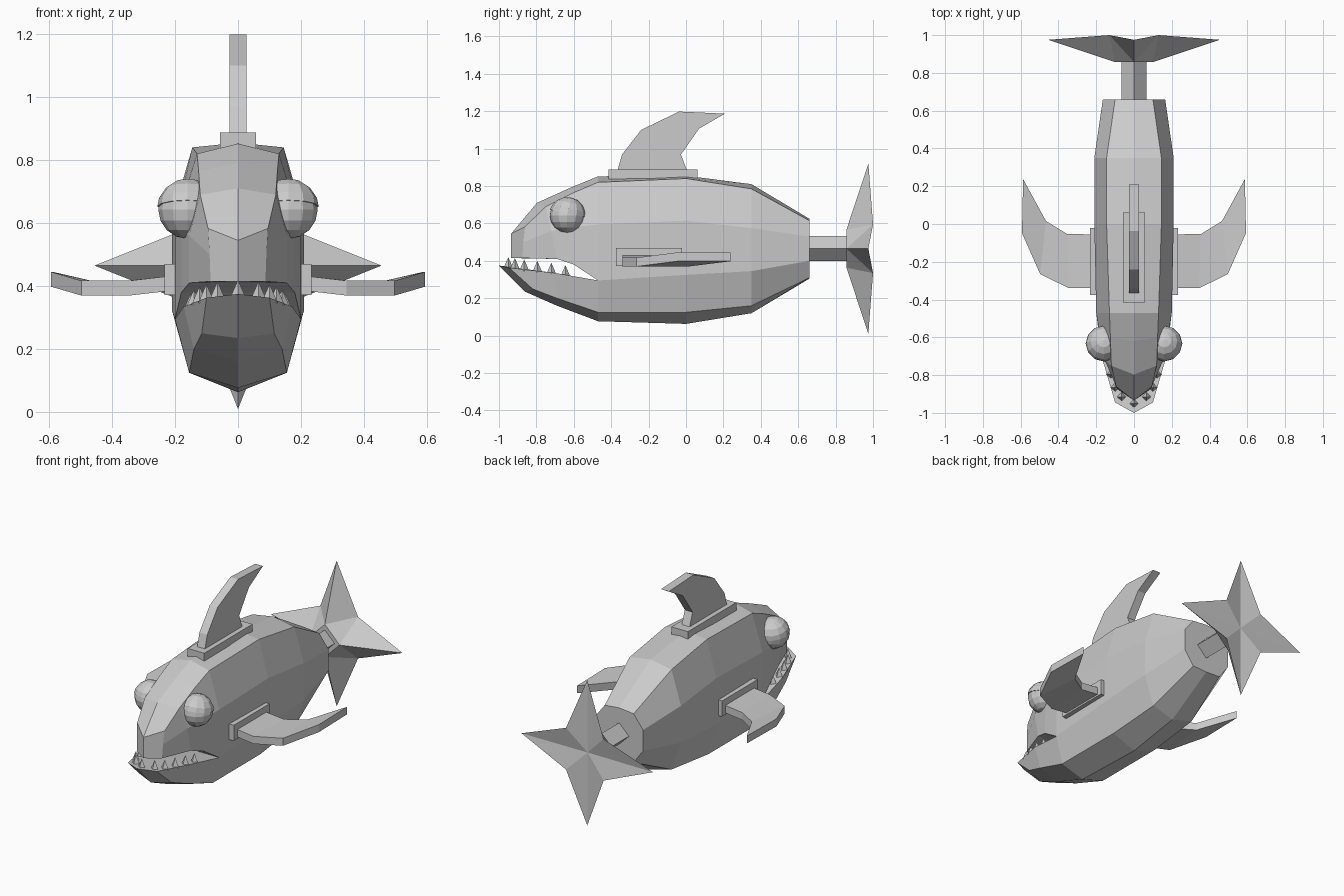
import bpy, bmesh, math
from mathutils import Matrix, Vector

if "Cube" in bpy.data.objects:
    bpy.data.objects.remove(bpy.data.objects["Cube"], do_unlink=True)

grey = bpy.data.materials.new("plain_grey")
grey.use_nodes = True
grey.diffuse_color = (0.6, 0.6, 0.6, 1)
grey.node_tree.nodes["Principled BSDF"].inputs["Base Color"].default_value = (0.6, 0.6, 0.6, 1)


def finish(name, bm, mirrored=False):
    """Turn a bmesh into a flat shaded object, optionally joined to its mirror half."""
    if mirrored:
        copy = bmesh.ops.duplicate(bm, geom=bm.verts[:] + bm.edges[:] + bm.faces[:])
        for v in copy["geom"]:
            if isinstance(v, bmesh.types.BMVert):
                v.co.x = -v.co.x
    bmesh.ops.remove_doubles(bm, verts=bm.verts[:], dist=0.0005)
    bmesh.ops.recalc_face_normals(bm, faces=bm.faces[:])
    mesh = bpy.data.meshes.new(name)
    bm.to_mesh(mesh)
    bm.free()
    mesh.materials.append(grey)
    obj = bpy.data.objects.new(name, mesh)
    bpy.context.collection.objects.link(obj)
    return obj


def loft(bm, rows, cap_start=False, cap_end=False, closed=False):
    rings = [[bm.verts.new(p) for p in row] for row in rows]
    n = len(rings[0])
    for a, b in zip(rings, rings[1:]):
        for i in range(n if closed else n - 1):
            j = (i + 1) % n
            bm.faces.new((a[i], a[j], b[j], b[i]))
    if cap_start:
        bm.faces.new(rings[0])
    if cap_end:
        bm.faces.new(rings[-1])


def box(name, lo, hi):
    bm = bmesh.new()
    lo, hi = Vector(lo), Vector(hi)
    bmesh.ops.create_cube(bm, size=1, matrix=Matrix.Translation((lo + hi) / 2)
                          @ Matrix.Diagonal((*(hi - lo), 1)))
    return finish(name, bm)


# Body half: each station runs from back ridge to belly keel as (x, z)
stations = [
    (0.66, [(0, .625), (.10, .615), (.165, .53), (.165, .40), (.10, .31), (0, .305)]),
    (0.35, [(0, .81), (.145, .785), (.21, .575), (.21, .345), (.145, .16), (0, .12)]),
    (0.00, [(0, .855), (.145, .84), (.21, .615), (.21, .325), (.155, .125), (0, .063)]),
    (-0.47, [(0, .852), (.13, .82), (.2, .595), (.2, .295), (.155, .125), (0, .077)]),
]
body_rows = [[(x, y, z) for x, z in pts] for y, pts in stations]
neck, mouth_back = body_rows[-1], (0, -.47, .295)
# Upper head: ridge, brow, cheek, lip, roof of the mouth
head_rows = [
    neck[:4] + [mouth_back],
    [(0, -.62, .79), (.125, -.6, .765), (.18, -.6, .58), (.18, -.6, .38), (0, -.6, .38)],
    [(0, -.797, .71), (.12, -.75, .69), (.155, -.72, .56), (.155, -.69, .41), (0, -.69, .41)],
    [(0, -.935, .545), (.095, -.86, .583), (.09, -.87, .5), (.087, -.875, .415), (0, -.935, .415)],
]
# Lower jaw: mouth floor, rim, bottom corner, keel
jaw_rows = [
    [mouth_back] + neck[3:],
    [(0, -.70, .335), (.172, -.70, .335), (.14, -.69, .2), (0, -.69, .16)],
    [(0, -1.0, .375), (.1, -.945, .363), (.115, -.82, .25), (0, -.86, .235)],
]
bm = bmesh.new()
loft(bm, body_rows, cap_start=True)
loft(bm, head_rows, cap_end=True)
loft(bm, jaw_rows, cap_end=True)
finish("body", bm, mirrored=True)

# Lower teeth
bm = bmesh.new()
teeth = [(0, -.95, .365), (.065, -.915, .36), (.1, -.865, .352), (.122, -.795, .345),
         (.14, -.72, .335), (.15, -.645, .322)]
for x, y, z in teeth:
    for s in ((1, -1) if x else (1,)):
        bmesh.ops.create_cone(bm, cap_ends=True, segments=4, radius1=.026, radius2=0, depth=.06,
                              matrix=Matrix.Translation((s * x, y, z + .025)))
finish("teeth", bm)

# Eyes with slightly larger upper lids
for side, s in (("left", 1), ("right", -1)):
    place = Matrix.Translation((s * .16, -.635, .643))
    bm = bmesh.new()
    bmesh.ops.create_uvsphere(bm, u_segments=12, v_segments=8, radius=.093, matrix=place)
    finish(side + "_eye", bm)
    bm = bmesh.new()
    bmesh.ops.create_uvsphere(bm, u_segments=12, v_segments=8, radius=.098)
    bmesh.ops.bisect_plane(bm, geom=bm.verts[:] + bm.edges[:] + bm.faces[:], dist=.0001,
                           plane_co=(0, 0, .01), plane_no=(0, 0, 1), clear_inner=True)
    bmesh.ops.holes_fill(bm, edges=[e for e in bm.edges if e.is_boundary], sides=0)
    bm.transform(place @ Matrix.Rotation(math.radians(-12), 4, "X"))
    finish(side + "_eyelid", bm)

# Side fins and their mounting plates: (x front, y front, x back, y back, z underside)
fin_sections = [(.215, -.34, .215, -.055, .385), (.345, -.34, .354, -.053, .37),
                (.497, -.265, .466, .016, .37), (.593, -.048, .587, .238, .398)]
for side, s in (("left", 1), ("right", -1)):
    rows = [[(s * xf, yf, z), (s * xb, yb, z), (s * xb, yb, z + .047), (s * xf, yf, z + .047)]
            for xf, yf, xb, yb, z in fin_sections]
    bm = bmesh.new()
    loft(bm, rows, True, True, closed=True)
    finish(side + "_fin", bm)
    box(side + "_fin_plate", (min(s * .19, s * .234), -.375, .372),
        (max(s * .19, s * .234), -.022, .47))

# Dorsal fin on its base
box("dorsal_base", (-.057, -.415, .83), (.057, .062, .888))
profile = [(-.37, .87), (-.342, .968), (-.24, 1.10), (-.037, 1.198),
           (.208, 1.187), (.07, 1.107), (-.027, .968), (.01, .87)]
bm = bmesh.new()
loft(bm, [[(x, y, z) for y, z in profile] for x in (-.027, .027)], True, True, closed=True)
finish("dorsal_fin", bm)

# Diamond section tail stalk
MID = .465
bm = bmesh.new()
loft(bm, [[(r * math.cos(a), y, MID + r * math.sin(a)) for a in
           (i * math.pi / 2 for i in range(4))] for y, r in ((.64, .067), (.88, .067))],
     True, True, closed=True)
finish("tail_stalk", bm)

# Four pointed tail fin: small front diamond, star rim, dished back
bm = bmesh.new()


def ring_point(i, r, y):
    a = i * math.pi / 4
    return bm.verts.new((r * math.cos(a), y, MID + r * math.sin(a)))


front = [ring_point(i, .102, .858) for i in (0, 2, 4, 6)]
rim = [ring_point(i, .184 if i % 2 else .455, 1.0 if i % 2 else .975) for i in range(8)]
centre = bm.verts.new((0, .972, MID))
bm.faces.new(front)
for i in range(4):
    f0, f1 = front[i], front[(i + 1) % 4]
    tip0, notch, tip1 = rim[2 * i], rim[2 * i + 1], rim[(2 * i + 2) % 8]
    for tri in ((f0, tip0, notch), (f0, notch, f1), (f1, notch, tip1),
                (centre, notch, tip0), (centre, tip1, notch)):
        bm.faces.new(tri)
finish("tail_fin", bm)
